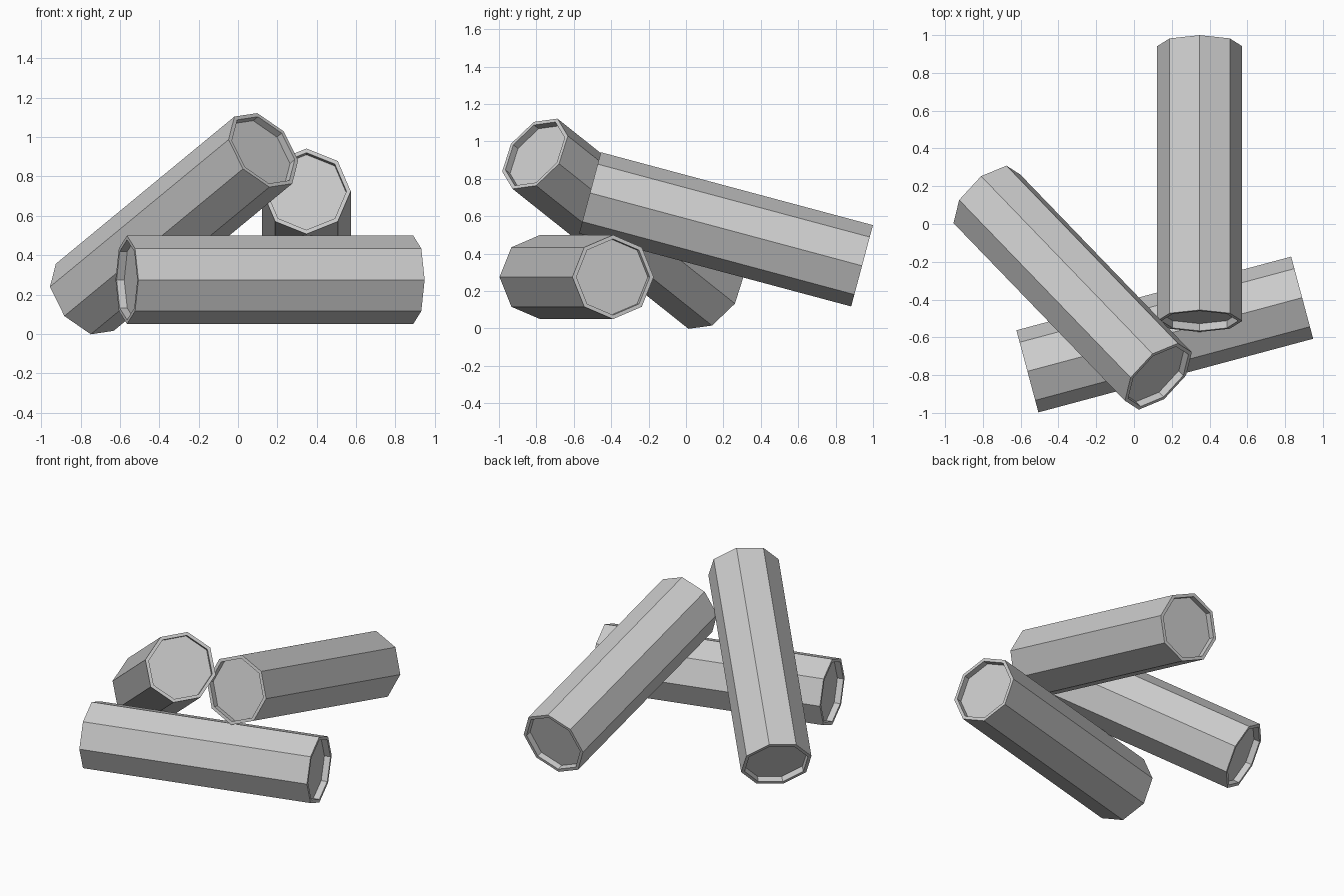
import bpy, bmesh, math
from mathutils import Vector, Matrix

if "Cube" in bpy.data.objects:
    bpy.data.objects.remove(bpy.data.objects["Cube"])

SIDES = 8
RADIUS = 0.225
INNER = 0.203      # inside of the rim
LENGTH = 1.506
DEPTH = 0.04       # recess of the end faces


def log(name, centre, axis, corner):
    """Octagonal log with rimmed, recessed ends; one edge runs towards 'corner'."""
    a = Vector(axis).normalized()
    u = Vector(corner)
    u = (u - a * u.dot(a)).normalized()
    v = a.cross(u)
    frame = Matrix((u, v, a)).transposed()
    bm = bmesh.new()

    # rings from the floor of one recess, round the bark, to the other floor
    h = LENGTH / 2
    profile = [(INNER, -h + DEPTH), (INNER, -h), (RADIUS, -h),
               (RADIUS, h), (INNER, h), (INNER, h - DEPTH)]
    rings = []
    for r, z in profile:
        ring = []
        for i in range(SIDES):
            t = math.tau * i / SIDES
            p = Vector((r * math.cos(t), r * math.sin(t), z))
            ring.append(bm.verts.new(frame @ p))
        rings.append(ring)
    for lo, hi in zip(rings, rings[1:]):
        for i in range(SIDES):
            j = (i + 1) % SIDES
            bm.faces.new((lo[i], lo[j], hi[j], hi[i]))

    # cut wood faces
    bm.faces.new(rings[0][::-1])
    bm.faces.new(rings[-1])
    bmesh.ops.recalc_face_normals(bm, faces=bm.faces[:])

    mesh = bpy.data.meshes.new(name)
    bm.to_mesh(mesh)
    bm.free()
    obj = bpy.data.objects.new(name, mesh)
    obj.location = centre
    bpy.context.collection.objects.link(obj)
    return obj


tilt = math.radians(15)
c, s = math.cos(tilt), math.sin(tilt)

# log lying flat at the front
log("bottom_log", (0.163, -0.585, 0.275), (c, s, 0), (0, 0, 1))
# log leaning over it from the left
log("left_leaning_log", (-0.325, -0.337, 0.56), (0.91, -0.943, 0.75), (-0.03, 0.118, 0.185))
# log leaning on it from the back
log("back_leaning_log", (0.348, 0.214, 0.53), (0, -c, s), (0, 0, 1))
